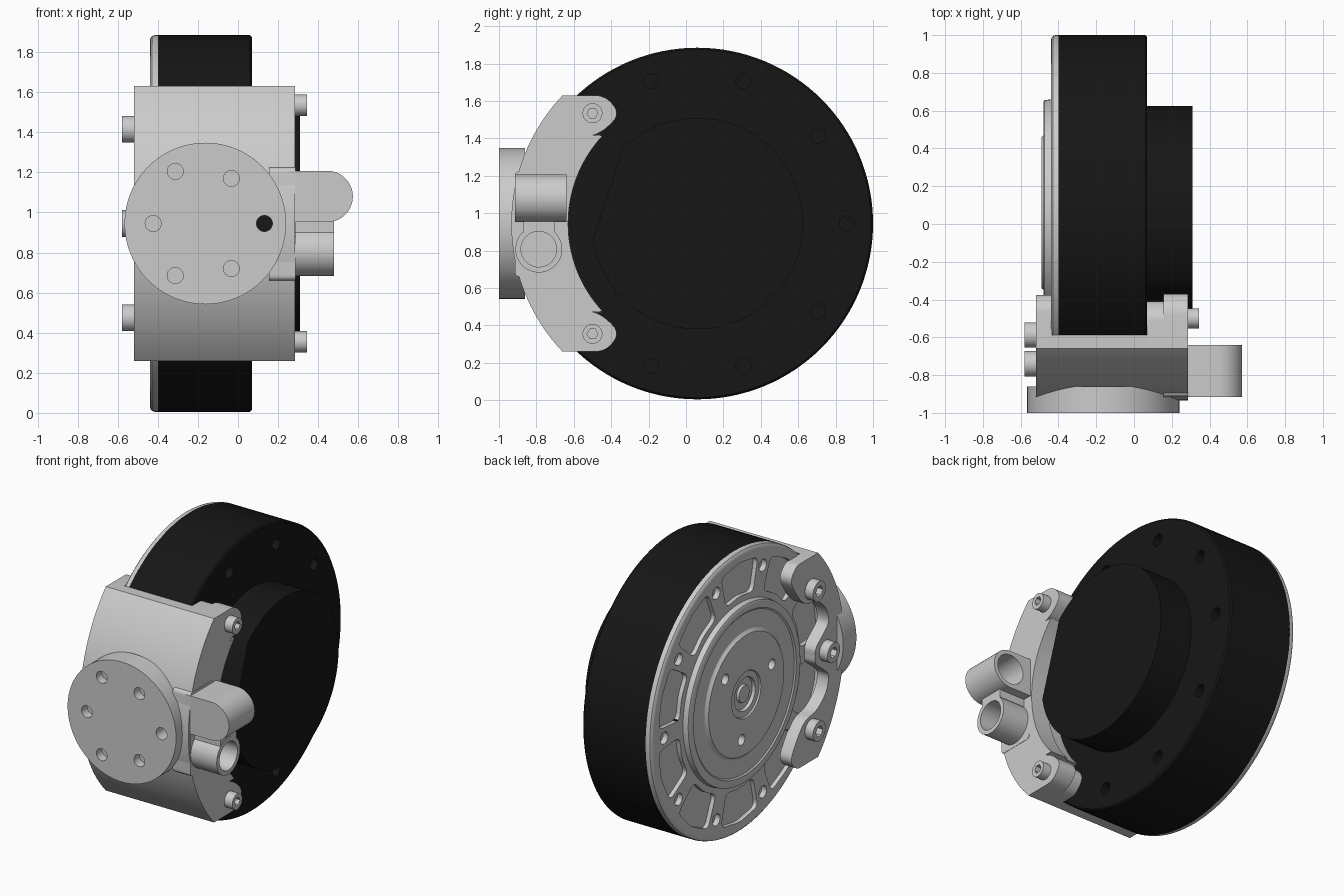
import bpy, bmesh
from math import sin, cos, pi, radians, sqrt, asin, degrees
from mathutils import Vector

if "Cube" in bpy.data.objects:
    bpy.data.objects.remove(bpy.data.objects["Cube"])

CY, CZ = 0.06, 0.945          # wheel axis position
black = bpy.data.materials.new("black")
black.diffuse_color = (0.008, 0.008, 0.008, 1)
black.use_nodes = True
black.node_tree.nodes["Principled BSDF"].inputs["Base Color"].default_value = black.diffuse_color


def finish(name, bm, mat=None):
    bmesh.ops.recalc_face_normals(bm, faces=bm.faces)
    me = bpy.data.meshes.new(name)
    bm.to_mesh(me)
    bm.free()
    ob = bpy.data.objects.new(name, me)
    bpy.context.collection.objects.link(ob)
    if mat:
        me.materials.append(mat)
    return ob


def prism(name, outlines, a, b, axis='x', mat=None):
    """Extrude outlines from a to b; points are (y,z) for axis x, (x,z) for axis y."""
    bm = bmesh.new()
    for pts in outlines:
        rows = [[bm.verts.new((t, u, v) if axis == 'x' else (u, t, v)) for u, v in pts] for t in (a, b)]
        bm.faces.new(rows[0])
        bm.faces.new(rows[1])
        for i in range(len(pts)):
            j = (i + 1) % len(pts)
            bm.faces.new((rows[0][i], rows[0][j], rows[1][j], rows[1][i]))
    return finish(name, bm, mat)


def lathe(name, profile, mat=None, steps=128):
    """Spin (x, radius) profile round the wheel axis."""
    bm = bmesh.new()
    vs = [bm.verts.new((x, CY, CZ + r)) for x, r in profile]
    es = [bm.edges.new(p) for p in zip(vs, vs[1:])]
    bmesh.ops.spin(bm, geom=vs + es, cent=(0, CY, CZ), axis=(1, 0, 0), angle=2 * pi, steps=steps)
    bmesh.ops.remove_doubles(bm, verts=bm.verts, dist=1e-5)
    return finish(name, bm, mat)


def circle(u, v, r, n=32):
    return [(u + r * cos(2 * pi * i / n), v + r * sin(2 * pi * i / n)) for i in range(n)]


def polar(r, deg):
    return (CY + r * cos(radians(deg)), CZ + r * sin(radians(deg)))


def arc(r, a, b, n=24):
    return [polar(r, a + (b - a) * i / n) for i in range(n + 1)]


def rounded(pts, r, n=5):
    """Round every corner of a 2D outline."""
    out = []
    P = [Vector(p) for p in pts]
    for i, p in enumerate(P):
        d1, d2 = P[i - 1] - p, P[(i + 1) % len(P)] - p
        s = p + d1.normalized() * min(r, d1.length * 0.45)
        e = p + d2.normalized() * min(r, d2.length * 0.45)
        for k in range(n + 1):
            t = k / n
            out.append(tuple(s * (1 - t) ** 2 + p * (2 * t * (1 - t)) + e * t * t))
    return out


def cut(ob, cutter):
    m = ob.modifiers.new("cut", 'BOOLEAN')
    m.operation, m.solver, m.object = 'DIFFERENCE', 'EXACT', cutter
    bpy.context.view_layer.objects.active = ob
    bpy.ops.object.modifier_apply(modifier=m.name)
    bpy.data.objects.remove(cutter)


# Tyre body with ten blind bolt holes
tyre = lathe("tyre_body", [(-.40, 0), (-.40, .94), (.06, .94), (.07, .93), (.07, 0)], black)
rim_holes = [circle(*polar(.80, 36 * k), .04, 24) for k in range(10)]
cut(tyre, prism("cutter", rim_holes, -.05, .2))

# Hub on the right, with one flattened side
hub_pts = [polar(.565, 3 * i) for i in range(120) if not 136 < 3 * i < 188]
hub = prism("motor_hub", [hub_pts], .06, .31, mat=black)

# Left face plate: stepped discs, pockets and holes
plate = lathe("wheel_face_plate", [
    (-.399, 0), (-.399, .94), (-.415, .94), (-.428, .936), (-.437, .925), (-.44, .91), (-.44, .60),
    (-.475, .595), (-.48, .585), (-.48, .545), (-.472, .535), (-.472, .42), (-.478, .41),
    (-.49, .40), (-.49, .155), (-.48, .15), (-.48, .11), (-.46, .105), (-.46, .06), (-.475, .055), (-.475, 0)])
pockets = [rounded([polar(.64, c - 13), polar(.75, c - 13), polar(.86, c - 13), polar(.872, c),
                    polar(.86, c + 13), polar(.75, c + 13), polar(.64, c + 13), polar(.647, c)], .045)
           for c in range(18, 360, 36)]
cut(plate, prism("cutter", pockets, -.6, -.412))
cut(plate, prism("cutter", rim_holes + [circle(*polar(.29, a), .035, 24) for a in (40, 160, 280)], -.6, -.404))

# Clamp: bridge over the rim plus two side cheeks
R, H = .994, .685
outer_a = degrees(asin(H / R))
outer = arc(R, 180 - outer_a, 180 + outer_a, 40)
in_a = degrees(asin(H / .942))
bridge = prism("clamp_bridge", [outer + arc(.942, 180 + in_a, 180 - in_a, 40)], -.44, .07)


def cheek(name, half, a, b):
    """half: inner edge from top tab to mid height, mirrored below."""
    low = [(y, 2 * CZ - z) for y, z in half]
    return prism(name, [outer + low + half[::-1]], a, b)


def tab(dy=0):
    return rounded([(-.56, 1.63), (-.43 + dy, 1.63), (-.35 + dy, 1.53), (-.45 + dy, 1.43), (-.56, 1.40)], .1)[6:24]


def inner_edge(r, dy=0):
    return tab(dy) + arc(r, 137, 180, 16)


right_inner = cheek("right_cheek_inner", inner_edge(.70, -.04), .07, .155)
right_outer = cheek("right_cheek_outer", inner_edge(.69), .155, .285)
scallop = rounded([(-.50, 1.63), (-.43, 1.63), (-.36, 1.55), (-.44, 1.42), (-.52, 1.33), (-.64, 1.32),
                   (-.75, 1.23), (-.78, 1.12), (-.71, 1.06), (-.63, 1.00), (-.625, .945)], .06)[6:60]
left = cheek("left_cheek", scallop + [(-.63, .945)], -.52, -.435)

# Round mounting flange with alternating bolt circle
FX = -.163
flange = prism("mounting_flange", [circle(FX, CZ, .403, 96)], -1, -.86, 'y')
holes = [circle(FX + r * cos(k * pi / 3), CZ + r * sin(k * pi / 3), .04, 24)
         for k, r in enumerate((.295, .26, .30, .26, .30, .26))]
cut(flange, prism("cutter", holes[1:], -1.1, -.94, 'y'))
for ob in (flange, right_inner, right_outer):
    cut(ob, prism("cutter", holes[:1], -1.1, -.45, 'y'))

# Connector pad and two sockets
pad = prism("connector_pad", [rounded([(-.915, 1.225), (-.65, 1.225), (-.65, .66), (-.915, .66)], .03)], .155, .287)
cut(pad, prism("cutter", [circle(FX + .295, CZ, .04, 24)], -1.1, -.45, 'y'))
BX, BZ, BR = .445, 1.08, .128
stadium = [(.25, BZ - BR)] + [(BX + BR * cos(radians(a)), BZ + BR * sin(radians(a))) for a in range(-90, 91, 6)] + [(.25, BZ + BR)]
boss = prism("rear_facing_socket", [stadium], -.915, -.64, 'y')
cut(boss, prism("cutter", [circle(BX, BZ, .1)], -.85, -.5, 'y'))
socket = prism("side_facing_socket", [circle(-.787, .808, .125, 48)], .2, .48)
cut(socket, prism("cutter", [circle(-.787, .808, .095, 48)], .29, .6))
prism("socket_web", [[(-.87, .90), (-.70, .90), (-.70, .97), (-.87, .97)]], .25, .478)


# Hex socket screws
def screw(name, y, z, r, base, top):
    ob = prism(name, [circle(y, z, r)], base, top)
    depth = (base - top) * .7
    cut(ob, prism("cutter", [circle(y, z, r * .55, 6)], top + depth, top - depth))


for i, a in enumerate((144, 180, 216)):
    screw(f"left_screw_{i + 1}", *polar(.80, a), .067, -.51, -.58)
for i, s in enumerate((1, -1)):
    screw(f"right_screw_{i + 1}", -.50, CZ + .59 * s, .053, .275, .345)

# Smooth round surfaces, keep edges crisp
bpy.ops.object.select_all(action='SELECT')
bpy.context.view_layer.objects.active = tyre
bpy.ops.object.shade_smooth_by_angle(angle=radians(30))
